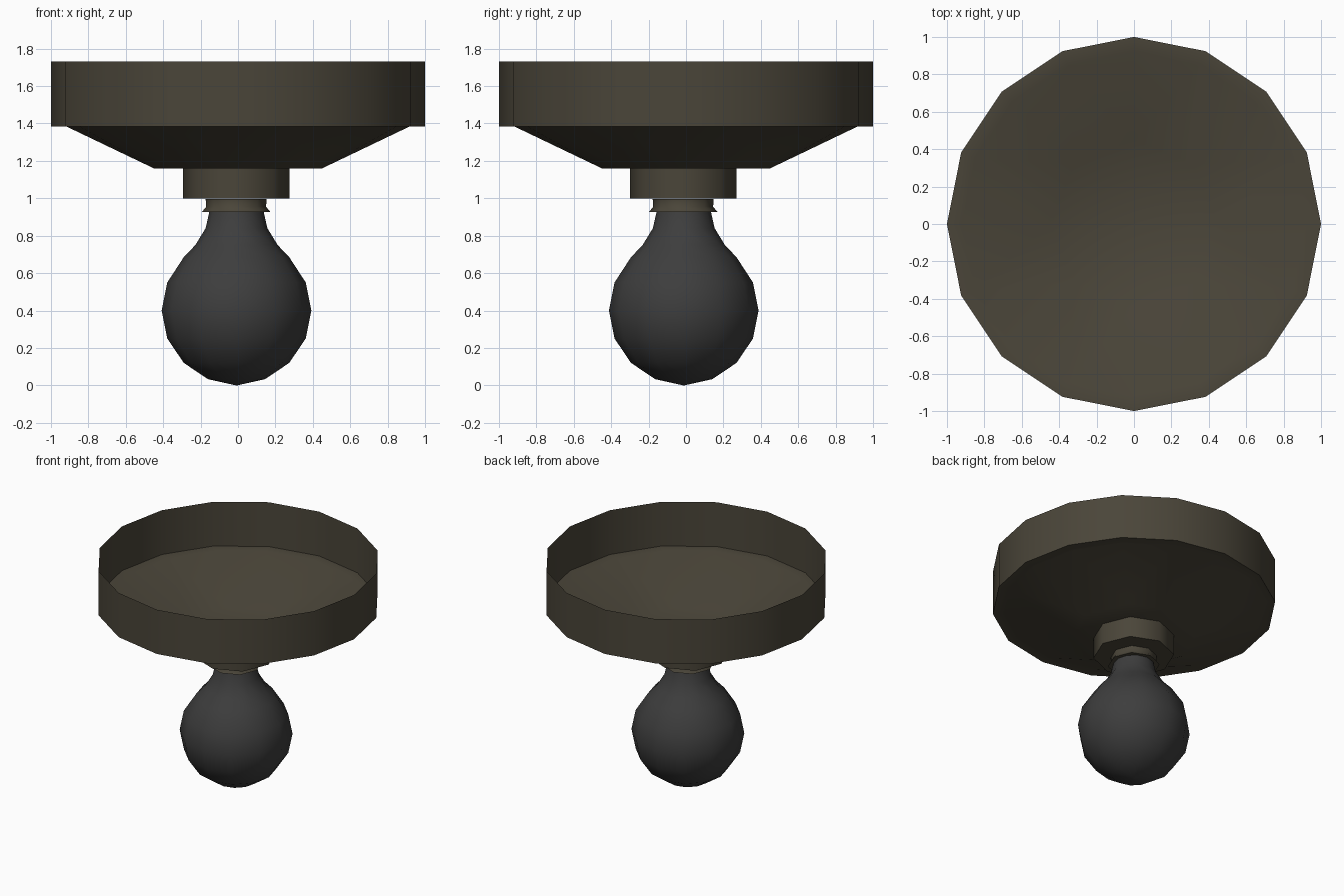
import bpy, bmesh, math
from math import cos, sin, pi

if "Cube" in bpy.data.objects:
    bpy.data.objects.remove(bpy.data.objects["Cube"])


def material(name, rgb):
    m = bpy.data.materials.new(name)
    m.diffuse_color = (*rgb, 1)
    m.use_nodes = True
    m.node_tree.nodes["Principled BSDF"].inputs["Base Color"].default_value = m.diffuse_color
    return m


bronze = material("dark bronze", (0.069, 0.060, 0.041))
glass = material("charcoal bulb", (0.047, 0.047, 0.047))


def finish(bm, name, mat, angle):
    me = bpy.data.meshes.new(name)
    bmesh.ops.recalc_face_normals(bm, faces=bm.faces)
    bm.to_mesh(me)
    bm.free()
    ob = bpy.data.objects.new(name, me)
    bpy.context.collection.objects.link(ob)
    me.materials.append(mat)
    bpy.ops.object.select_all(action='DESELECT')
    ob.select_set(True)
    bpy.context.view_layer.objects.active = ob
    bpy.ops.object.shade_smooth_by_angle(angle=math.radians(angle))
    return ob


def ring(bm, r, z, n, cx=0.0, cy=0.0):
    return [bm.verts.new((cx + r * cos(2 * pi * i / n), cy + r * sin(2 * pi * i / n), z))
            for i in range(n)]


def bridge(bm, a, b):
    n, k = len(a), len(a) // len(b)
    for i in range(len(b)):
        j = (i + 1) % len(b)
        if k == 1:
            bm.faces.new((a[i], a[j], b[j], b[i]))
        else:  # halve the side count with triangles
            t0, t1, t2 = a[2 * i], a[2 * i + 1], a[(2 * i + 2) % n]
            bm.faces.new((b[i], t0, t1))
            bm.faces.new((b[i], t1, b[j]))
            bm.faces.new((b[j], t1, t2))


def lathe(name, profile, mat, angle=45, c=(0, 0), cap_start=False, cap_end=False):
    """profile: (radius, z, sides) from top to bottom"""
    bm = bmesh.new()
    rings = [ring(bm, r, z, n, *c) for r, z, n in profile]
    for a, b in zip(rings, rings[1:]):
        bridge(bm, a, b)
    if cap_start:
        bm.faces.new(rings[0])
    if cap_end:
        bm.faces.new(rings[-1])
    return finish(bm, name, mat, angle)


# ceiling canopy: open-topped wall, narrow ledge, sloped pan with flat floor
lathe("canopy", [(1, 1.73, 16), (1, 1.385, 16), (0.92, 1.385, 16), (0.45, 1.16, 8)],
      bronze, 30, cap_end=True)

# octagonal lamp socket, closed underneath
lathe("socket", [(0.285, 1.16, 8), (0.285, 1.0, 8)], bronze, 50, (-0.01, -0.015), cap_end=True)

# flared collar around the bulb neck
lathe("collar", [(0.163, 0.995, 8), (0.16, 0.955, 8), (0.183, 0.927, 8), (0.145, 0.927, 8)],
      bronze, 50, (-0.01, -0.015), cap_start=True)

# pear-shaped bulb
bulb = [(0.14, 0.95), (0.147, 0.92), (0.165, 0.84), (0.22, 0.75), (0.282, 0.685), (0.37, 0.55),
        (0.4, 0.4), (0.37, 0.25), (0.282, 0.12), (0.153, 0.033), (0.005, 0.0)]
lathe("bulb", [(r, z, 12) for r, z in bulb], glass, 60, (-0.008, -0.012),
      cap_start=True, cap_end=True)
